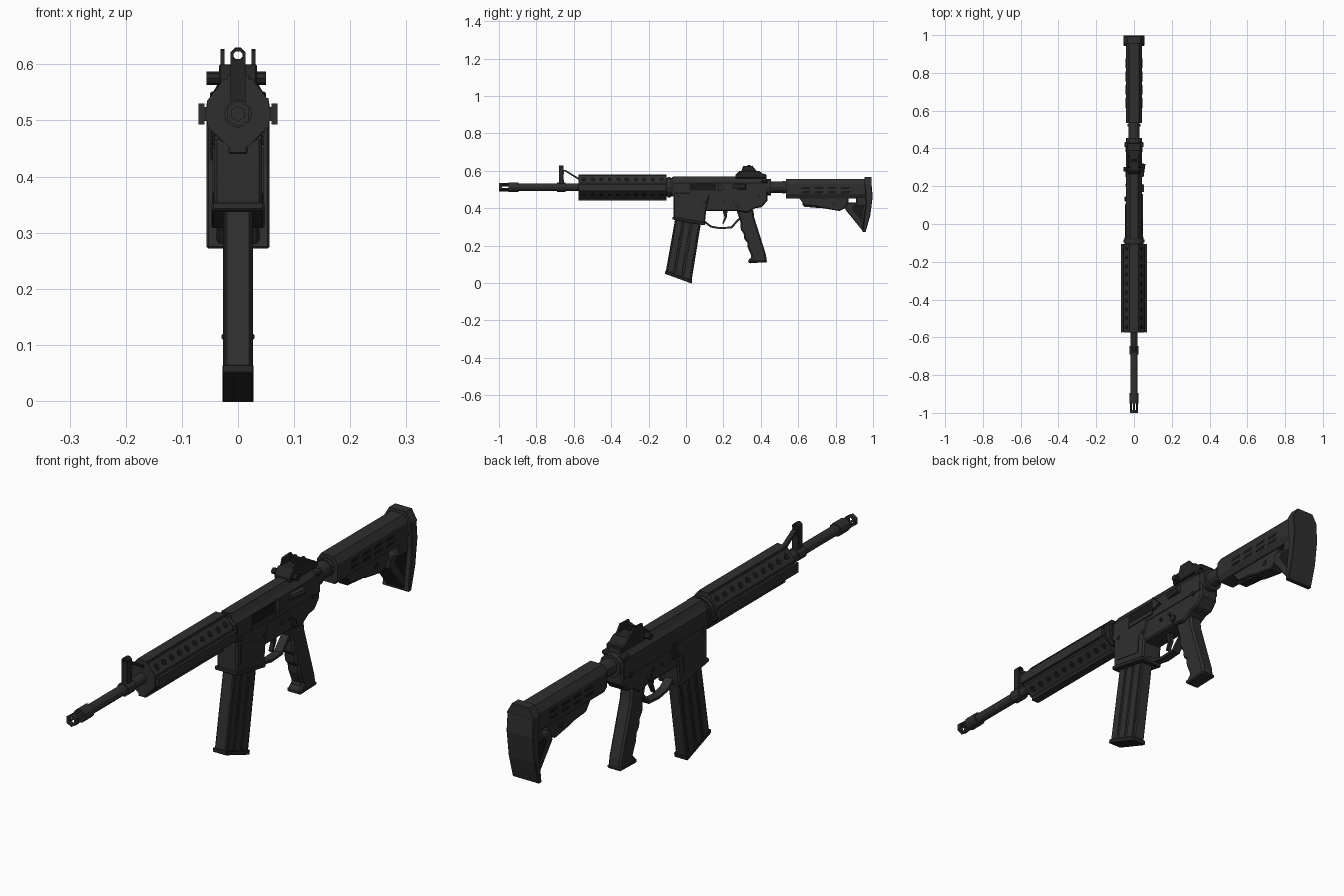
import bpy, bmesh, math
from mathutils import Vector


def material(name, v):
    m = bpy.data.materials.new(name)
    m.diffuse_color = (v, v, v, 1)
    return m


GREY = material("dark_grey", 0.028)
BLACK = material("near_black", 0.018)
HOLE = material("recess_black", 0.009)


def finish(bm, name, mat, bevel=0):
    bmesh.ops.recalc_face_normals(bm, faces=bm.faces)
    me = bpy.data.meshes.new(name)
    bm.to_mesh(me)
    bm.free()
    me.materials.append(mat)
    ob = bpy.data.objects.new(name, me)
    bpy.context.collection.objects.link(ob)
    if bevel:
        mod = ob.modifiers.new("bevel", "BEVEL")
        mod.width, mod.segments = bevel, 1
        mod.limit_method, mod.angle_limit = "ANGLE", math.radians(40)
    return ob


def extrude(name, pts, to3d, a, b, mat, bevel=0):
    bm = bmesh.new()
    ra = [bm.verts.new(to3d(p, a)) for p in pts]
    rb = [bm.verts.new(to3d(p, b)) for p in pts]
    n = len(pts)
    bm.faces.new(ra)
    bm.faces.new(rb[::-1])
    for i in range(n):
        bm.faces.new((ra[i], rb[i], rb[(i + 1) % n], ra[(i + 1) % n]))
    return finish(bm, name, mat, bevel)


def side(name, pts, x0, x1, mat=GREY, bevel=0):      # (y, z) profile along x
    return extrude(name, pts, lambda p, t: (t, p[0], p[1]), x0, x1, mat, bevel)


def section(name, half, y0, y1, mat=GREY, bevel=0):  # mirrored (x, z) section along y
    pts = half + [(-x, z) for x, z in reversed(half)]
    return extrude(name, pts, lambda p, t: (p[0], t, p[1]), y0, y1, mat, bevel)


def box(name, x0, x1, y0, y1, z0, z1, mat=GREY, bevel=0):
    return side(name, [(y0, z0), (y1, z0), (y1, z1), (y0, z1)], x0, x1, mat, bevel)


def rod(name, p, q, r, n=8, mat=GREY, r2=None):
    p, q = Vector(p), Vector(q)
    bm = bmesh.new()
    bmesh.ops.create_cone(bm, cap_ends=True, segments=n, radius1=r,
                          radius2=r if r2 is None else r2, depth=(q - p).length)
    rot = Vector((0, 0, 1)).rotation_difference(q - p).to_matrix().to_4x4()
    rot.translation = (p + q) / 2
    bm.transform(rot)
    return finish(bm, name, mat)


def ring(name, y0, y1, z, ro, ri, n=8, mat=GREY):    # hollow ring along y
    bm = bmesh.new()
    loops = []
    for y, r in ((y0, ro), (y1, ro), (y1, ri), (y0, ri)):
        loops.append([bm.verts.new((r * math.cos(math.tau * (i + .5) / n), y,
                      z + r * math.sin(math.tau * (i + .5) / n))) for i in range(n)])
    for k in range(4):
        a, b = loops[k], loops[(k + 1) % 4]
        for i in range(n):
            bm.faces.new((a[i], a[(i + 1) % n], b[(i + 1) % n], b[i]))
    return finish(bm, name, mat)


AX = 0.512  # bore height

# Barrel and slotted muzzle
rod("barrel", (0, -0.92, AX), (0, -0.1, AX), 0.019, 12)
rod("muzzle_collar", (0, -0.95, AX), (0, -0.895, AX), 0.025, 12)
rod("barrel_step", (0, -0.69, AX), (0, -0.645, AX), 0.025, 12)
ring("muzzle_ring", -1.0, -0.985, AX, 0.023, 0.013, 6)
for i in range(6):
    a = math.tau * (i + .5) / 6
    x, z = 0.018 * math.cos(a), AX + 0.018 * math.sin(a)
    rod("muzzle_prong", (x, -0.99, z), (x, -0.945, z), 0.005, 4)

# Front sight
side("front_sight_post", [(-0.68, 0.5), (-0.65, 0.5), (-0.655, 0.575), (-0.65, 0.6),
                          (-0.66, 0.61), (-0.68, 0.61)], -0.013, 0.013, BLACK)
ring("front_sight_hood", -0.68, -0.655, 0.615, 0.014, 0.009, 8, BLACK)
side("front_sight_brace", [(-0.66, 0.605), (-0.645, 0.605), (-0.575, 0.563), (-0.575, 0.552)],
     -0.009, 0.009, BLACK)

# Handguard with four rails and rows of vent holes
section("handguard", [(0.025, 0.574), (0.055, 0.535), (0.055, 0.49), (0.018, 0.453)], -0.575, -0.105)
box("top_rail", -0.02, 0.02, -0.575, -0.105, 0.56, 0.58)
box("bottom_rail", -0.017, 0.017, -0.575, -0.105, 0.44, 0.475, GREY, 0.003)
for s in (-1, 1):
    box("side_rail", s * 0.06, s * 0.07, -0.575, -0.105, 0.493, 0.53, GREY)
    box("side_rail_neck", s * 0.04, s * 0.062, -0.573, -0.107, 0.499, 0.524, BLACK)
    for i in range(10):
        y = -0.545 + i * 0.046
        for x, z, nx, nz in ((0.04, 0.5545, 0.79, 0.61), (0.036, 0.4715, 0.707, -0.707)):
            c, n = Vector((s * x, y, z)), Vector((s * nx, 0, nz))
            rod("vent_hole", c - n * 0.004, c + n * 0.0012, 0.0125, 8, HOLE)
rod("barrel_nut", (0, -0.107, AX), (0, -0.07, AX), 0.05, 12, BLACK)
rod("barrel_nut_ring", (0, -0.098, AX), (0, -0.083, AX), 0.055, 12)

# Receiver
section("upper_receiver", [(0.02, 0.566), (0.03, 0.55), (0.042, 0.535), (0.042, 0.465)], -0.075, 0.43)
box("receiver_rail", -0.02, 0.02, -0.07, 0.42, 0.555, 0.569)
side("lower_receiver", [(-0.06, 0.48), (-0.06, 0.40), (0.1, 0.385), (0.27, 0.385), (0.33, 0.375),
                        (0.37, 0.4), (0.405, 0.405), (0.435, 0.44), (0.437, 0.55), (0.40, 0.55),
                        (0.38, 0.48)], -0.039, 0.039, GREY, 0.006)
side("magazine_well", [(-0.068, 0.485), (-0.068, 0.342), (0.1, 0.312), (0.108, 0.39), (0.13, 0.485)],
     -0.043, 0.043, GREY, 0.006)
side("magazine_well_flare", [(-0.073, 0.355), (-0.073, 0.34), (0.1, 0.308), (0.103, 0.323)],
     -0.047, 0.047, GREY, 0.003)
box("ejection_port", 0.03, 0.0435, 0.02, 0.16, 0.495, 0.533, HOLE)
box("port_cover", 0.03, 0.047, 0.02, 0.16, 0.478, 0.494)
rod("forward_assist", (0.036, 0.25, 0.515), (0.046, 0.32, 0.515), 0.015, 8)
side("case_deflector", [(0.17, 0.49), (0.21, 0.5), (0.17, 0.54)], 0.03, 0.054)
box("bolt_release", -0.049, -0.03, 0.12, 0.145, 0.43, 0.49, BLACK, 0.003)
box("charging_handle", -0.05, 0.05, 0.405, 0.435, 0.535, 0.552, GREY, 0.004)
for s in (-1, 1):
    for y, z, r in ((-0.04, 0.465, 0.009), (0.1, 0.43, 0.011), (0.205, 0.435, 0.007),
                    (0.255, 0.435, 0.007), (0.275, 0.41, 0.014), (0.39, 0.465, 0.009)):
        rod("receiver_pin", (s * 0.03, y, z), (s * 0.0455, y, z), r, 10, BLACK)
    side("well_panel", [(-0.045, 0.45), (-0.045, 0.37), (0.075, 0.35), (0.08, 0.42)],
         s * 0.04, s * 0.0455)

# Trigger and guard
side("trigger_guard", [(0.095, 0.325), (0.13, 0.297), (0.18, 0.288), (0.245, 0.292), (0.285, 0.335),
                       (0.285, 0.352), (0.24, 0.302), (0.18, 0.298), (0.135, 0.307), (0.095, 0.338)],
     -0.016, 0.016)
side("trigger", [(0.195, 0.39), (0.222, 0.39), (0.218, 0.35), (0.2, 0.315), (0.194, 0.32), (0.206, 0.35)],
     -0.008, 0.008, BLACK)

# Pistol grip with finger swells
side("pistol_grip", [(0.27, 0.39), (0.36, 0.395), (0.365, 0.35), (0.428, 0.15), (0.432, 0.112),
                     (0.335, 0.105), (0.33, 0.12), (0.352, 0.14), (0.33, 0.19), (0.328, 0.215),
                     (0.312, 0.235), (0.308, 0.265), (0.293, 0.285), (0.291, 0.325)],
     -0.027, 0.027, GREY, 0.009)
side("grip_cap", [(0.333, 0.122), (0.333, 0.107), (0.434, 0.11), (0.434, 0.122)], -0.029, 0.029, GREY, 0.004)

# Magazine: slanted core with raised ribs
def mag(u, v):  # u front to back, v top to bottom
    return (-0.055 + 0.138 * u - 0.055 * v, 0.36 - 0.31 * v - u * (0.02 + 0.03 * v))


def mag_part(name, u0, u1, v0, v1, w, mat=GREY, bevel=0):
    side(name, [mag(u0, v0), mag(u1, v0), mag(u1, v1), mag(u0, v1)], -w, w, mat, bevel)


mag_part("magazine", 0, 1, 0, 1, 0.0235, GREY, 0.004)
for u in (0.05, 0.36, 0.68):
    mag_part("magazine_rib", u, u + 0.25, 0, 0.96, 0.027, GREY, 0.002)
mag_part("magazine_base", -0.02, 1.02, 0.955, 1.005, 0.028, BLACK, 0.002)

# Rear sight
side("rear_sight_base", [(0.265, 0.56), (0.265, 0.58), (0.285, 0.6), (0.39, 0.6), (0.41, 0.585),
                         (0.43, 0.58), (0.43, 0.56)], -0.034, 0.034, BLACK, 0.003)
for s in (-1, 1):
    side("rear_sight_ear", [(0.295, 0.595), (0.305, 0.625), (0.355, 0.627), (0.38, 0.595)],
         s * 0.024, s * 0.031, BLACK)
ring("rear_aperture", 0.33, 0.345, 0.617, 0.014, 0.009, 8, BLACK)
rod("sight_knob", (-0.056, 0.29, 0.575), (0.05, 0.29, 0.575), 0.012, 8, BLACK)

# Buffer tube and lock ring
rod("buffer_tube", (0, 0.43, AX), (0, 0.56, AX), 0.03, 12)
rod("lock_ring", (0, 0.43, AX), (0, 0.455, AX), 0.043, 12)
rod("tube_ring", (0, 0.515, AX), (0, 0.53, AX), 0.034, 12)

# Stock
section("stock_body", [(0.026, 0.556), (0.043, 0.53), (0.043, 0.475), (0.032, 0.453)], 0.535, 0.965)
side("stock_lower", [(0.60, 0.46), (0.635, 0.415), (0.70, 0.41), (0.73, 0.4), (0.82, 0.385), (0.85, 0.4),
                     (0.868, 0.43), (0.868, 0.46)], -0.028, 0.028, GREY, 0.004)
side("stock_strut", [(0.86, 0.43), (0.85, 0.395), (0.945, 0.278), (0.97, 0.46), (0.91, 0.46), (0.91, 0.43)],
     -0.038, 0.038, GREY, 0.004)
side("adjust_lever", [(0.62, 0.425), (0.63, 0.408), (0.72, 0.4), (0.73, 0.415)], -0.018, 0.018, BLACK)
for s in (-1, 1):
    side("strut_recess", [(0.885, 0.4), (0.94, 0.325), (0.955, 0.42), (0.9, 0.42)], s * 0.03, s * 0.0388, HOLE)
    rod("stock_pin", (s * 0.02, 0.79, 0.425), (s * 0.031, 0.79, 0.425), 0.011, 8, BLACK)
    for i in range(4):
        for z in (0.485, 0.508):
            y = 0.615 + i * 0.07
            side("stock_slot", [(y, z - 0.006), (y + 0.045, z - 0.006), (y + 0.052, z + 0.006),
                                (y + 0.007, z + 0.006)], s * 0.04, s * 0.0438, HOLE)

# Butt pad: slanted lower part and chamfered crown
side("butt_pad", [(0.957, 0.53), (0.992, 0.53), (0.998, 0.46), (0.985, 0.36), (0.96, 0.272), (0.943, 0.272),
                  (0.962, 0.42)], -0.056, 0.056, GREY, 0.003)
section("butt_pad_crown", [(0.035, 0.567), (0.056, 0.53), (0.056, 0.525)], 0.955, 0.992)
